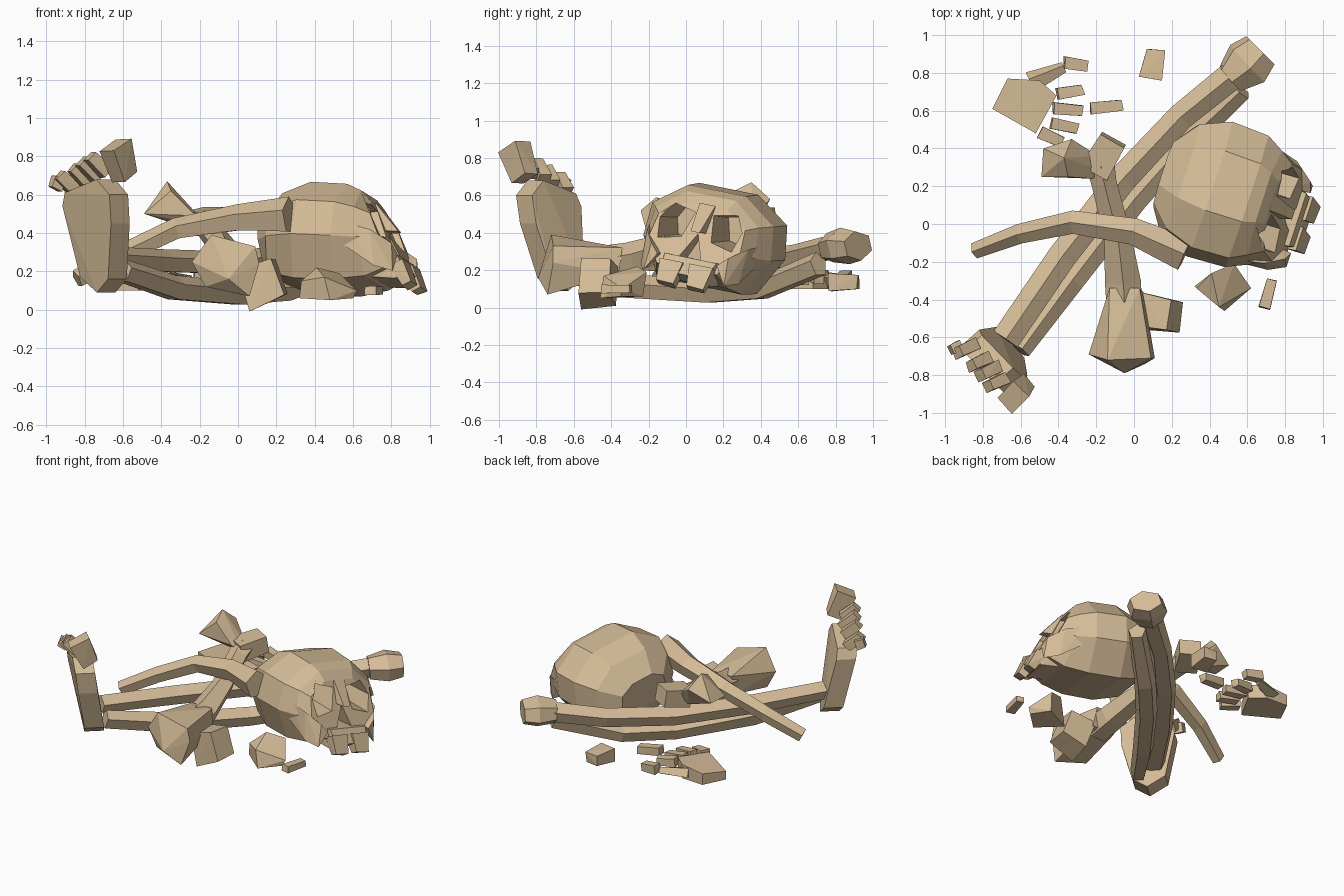
import bpy, bmesh, math, random
from mathutils import Vector as V, Matrix

if "Cube" in bpy.data.objects:
    bpy.data.objects.remove(bpy.data.objects["Cube"])

random.seed(4)
mat = bpy.data.materials.new("old_bone_tan")
mat.diffuse_color = (0.66, 0.50, 0.31, 1)
mat.use_nodes = True
mat.node_tree.nodes["Principled BSDF"].inputs["Base Color"].default_value = mat.diffuse_color


def finish(name, bm):
    bmesh.ops.recalc_face_normals(bm, faces=bm.faces)
    me = bpy.data.meshes.new(name)
    bm.to_mesh(me)
    bm.free()
    me.materials.append(mat)
    ob = bpy.data.objects.new(name, me)
    bpy.context.collection.objects.link(ob)
    return ob


def skin(name, rings):
    """Closed loft through equal-length rings of points."""
    bm = bmesh.new()
    vs = [[bm.verts.new(p) for p in r] for r in rings]
    n = len(rings[0])
    for a, b in zip(vs, vs[1:]):
        for i in range(n):
            bm.faces.new((a[i], a[(i + 1) % n], b[(i + 1) % n], b[i]))
    bm.faces.new(vs[0])
    bm.faces.new(vs[-1])
    return finish(name, bm)


def shaft(name, path, sides=5, turn=0.3):
    """Bone along (x, y, z, half width, half height) stations."""
    rings = []
    for i, s in enumerate(path):
        p = V(s[:3])
        t = (V(path[min(i + 1, len(path) - 1)][:3]) - V(path[max(i - 1, 0)][:3])).normalized()
        side = t.cross(V((0, 0, 1))).normalized()
        up = side.cross(t)
        rings.append([p + side * s[3] * math.cos(turn + math.tau * k / sides)
                      + up * s[4] * math.sin(turn + math.tau * k / sides) for k in range(sides)])
    return skin(name, rings)


def hull(name, pts):
    bm = bmesh.new()
    for p in pts:
        bm.verts.new(p)
    r = bmesh.ops.convex_hull(bm, input=bm.verts)
    junk = {g for g in r["geom_interior"] + r["geom_unused"] if isinstance(g, bmesh.types.BMVert)}
    bmesh.ops.delete(bm, geom=list(junk), context='VERTS')
    bmesh.ops.dissolve_limit(bm, angle_limit=0.05, verts=bm.verts, edges=bm.edges)
    return finish(name, bm)


def chunk(name, c, size, yaw=0, tilt=0, taper=0.85, m=None):
    """Rough tapered block, narrower at its local +x end."""
    rot = Matrix.Rotation(math.radians(yaw), 3, 'Z') @ Matrix.Rotation(math.radians(-tilt), 3, 'Y')
    pts = []
    for sx in (-.5, .5):
        for sy in (-.5, .5):
            for sz in (-.5, .5):
                k = taper if sx > 0 else 1
                q = V((sx * size[0], sy * size[1] * k, sz * size[2] * k))
                q *= 1 + random.uniform(-.08, .08)
                q = rot @ q + V(c)
                pts.append(m @ q if m else q)
    return hull(name, pts)


# ---- skull: local x = face direction, turned and rolled into place
M = (Matrix.Translation((0.49, 0.155, 0.365)) @ Matrix.Rotation(math.radians(-18), 4, 'Z')
     @ Matrix.Rotation(math.radians(-11), 4, 'X') @ Matrix.Translation((0, 0, -0.37)))
# stations: top u, top z, bottom u, bottom z, half width
stations = [(-.36, .47, -.34, .25, .18), (-.24, .59, -.28, .16, .31), (-.08, .645, -.12, .12, .375),
            (.12, .635, .10, .115, .365), (.19, .605, .26, .14, .31), (.24, .55, .40, .21, .26)]
rings = []
for tu, tz, bu, bz, w in stations:
    top, bot = V((tu, 0, tz)), V((bu, 0, bz))
    rings.append([M @ (top.lerp(bot, f) + V((0, w * s, 0))) for s, f in
                  [(-.45, 0), (.45, 0), (.95, .25), (1, .6), (.66, 1), (-.66, 1), (-1, .6), (-.95, .25)]])
skull = skin("skull", rings)

# eye sockets and nose hole are cut out
cutters = []
for s in (-1, 1):
    pts = []
    for u, k in ((.03, .75), (.55, 1)):
        for y, z in ((.04, .52), (.19, .55), (.25, .45), (.22, .33), (.08, .36)):
            pts.append(M @ V((u, s * (.13 + (y - .13) * k), .44 + (z - .44) * k)))
    cutters.append(hull("socket_cutter", pts))
cutters.append(hull("nose_cutter", [M @ V((u, y, z)) for u in (.22, .6)
                                    for y, z in ((0, .40), (.065, .26), (-.065, .26))]))
for c in cutters:
    c.hide_render = True
    mod = skull.modifiers.new("cut", 'BOOLEAN')
    mod.operation, mod.object, mod.solver = 'DIFFERENCE', c, 'EXACT'
bpy.context.view_layer.objects.active = skull
for mod in list(skull.modifiers):
    bpy.ops.object.modifier_apply(modifier=mod.name)
for c in cutters:
    bpy.data.objects.remove(c)

# nose bridge, upper jaw with teeth lobes, and cheekbones
hull("nose_bridge", [M @ V(p) for p in ((.24, -.045, .56), (.24, .045, .56), (.37, -.025, .41),
                                         (.37, .025, .41), (.27, -.05, .41), (.27, .05, .41))])
hull("upper_jaw", [M @ V((u, s * w + .01, z)) for s in (-1, 1) for u, w, z in
                   ((.22, .17, .26), (.22, .15, .15), (.40, .15, .27), (.46, .12, .18), (.40, .14, .14))])
for y in (-.08, .09):
    chunk("teeth", (.435, y, .17), (.13, .14, .08), 0, -62, .7, M)
for s in (-1, 1):
    hull("cheekbone", [M @ V((u, s * y, z)) for u, y, z in
                       ((.17, .32, .40), (.17, .31, .28), (.30, .29, .37), (.40, .22, .31),
                        (.42, .17, .26), (.42, .23, .16), (.33, .28, .18), (.33, .16, .26))])

# ---- lower leg: straight upper bone, sagging lower bone and the knee end
shaft("shin_bone", [(-.68, -.61, .27, .08, .06), (-.38, -.17, .25, .08, .065), (-.06, .24, .24, .08, .065),
                    (.25, .57, .27, .075, .065), (.56, .82, .33, .08, .07)])
shaft("calf_bone", [(-.60, -.67, .20, .055, .065), (-.33, -.3, .11, .07, .07), (.0, .13, .08, .075, .065),
                    (.24, .40, .10, .075, .065), (.57, .71, .23, .06, .07)])
shaft("knee_end", [(.51, .77, .32, .09, .08), (.60, .85, .33, .14, .10), (.67, .92, .33, .11, .08)], 6)

# ---- foot: upright plate with toes at the top
A, N, O = V((.66, -.75, 0)), V((-.75, -.66, 0)), V((-.71, -.69, 0))
hull("foot", [O + A * a + N * (t + lean) + V((0, 0, z)) for a, z, lean in
              ((-.17, .54, .06), (-.14, .61, .07), (.10, .68, .06), (.19, .60, .05), (.18, .45, .03),
               (.10, .16, -.02), (0, .09, -.03), (-.12, .17, -.02)) for t in (-.065, .065)])
chunk("big_toe", (-.615, -.89, .775), (.18, .09, .11), 225, 65, 1.25)
for x, y, z in ((-.73, -.84, .76), (-.77, -.78, .73), (-.82, -.73, .70), (-.89, -.66, .66)):
    chunk("toe", (x, y, z), (.13, .065, .07), 205, 42, .9)
chunk("toe_tip", (-.945, -.655, .66), (.06, .06, .07), 205, 20)

# ---- thigh bone sloping up to the back, with knobs at both ends
shaft("thigh_bone", [(-.05, -.45, .23, .10, .10), (-.06, -.30, .26, .10, .09), (-.09, -.05, .34, .075, .07),
                     (-.16, .22, .43, .07, .06), (-.18, .32, .46, .08, .06)])
chunk("thigh_inner_knob", (.13, -.47, .14), (.19, .19, .23), -10, 20)
hull("thigh_front_knob", [V(p) for p in ((-.24, -.69, .25), (-.14, -.72, .39), (.09, -.71, .33), (.11, -.71, .24),
                                         (-.05, -.79, .16), (.06, -.74, .07), (-.17, -.69, .12), (-.13, -.34, .32),
                                         (.03, -.34, .32), (.05, -.36, .18), (-.13, -.36, .18))])
hull("thigh_ball", [V(p) for p in ((-.49, .25, .50), (-.48, .40, .50), (-.37, .35, .67), (-.33, .45, .58),
                                   (-.22, .24, .49), (-.19, .36, .47), (-.35, .25, .62), (-.28, .37, .43),
                                   (-.16, .28, .44))])
chunk("thigh_back_knob", (-.16, .36, .46), (.19, .16, .13), 60, 10)

# ---- curved collar bone across the top
shaft("collar_bone", [(-.84, -.14, .16, .045, .05), (-.6, -.05, .29, .055, .055), (-.32, .01, .42, .065, .06),
                      (0, -.04, .475, .075, .075), (.27, -.16, .49, .095, .10)])

# ---- hand lying on the ground
hull("palm", [V((x, y, z)) for x, y, zt in ((-.67, .77, .18), (-.5, .76, .20), (-.41, .68, .20),
                                            (-.52, .48, .19), (-.75, .61, .16)) for z in (.10, zt)])
shaft("thumb_base", [(-.55, .75, .15, .06, .04), (-.37, .83, .15, .03, .03)], 4)
for x, y, yaw, l in ((-.31, .845, -8, .12), (-.34, .70, 10, .14), (-.35, .605, -5, .16),
                     (-.37, .52, -12, .15), (-.44, .46, -25, .13), (-.15, .62, 6, .17)):
    chunk("finger_bone", (x, y, .16), (l, .065, .06), yaw, -8)

# ---- loose fragments
chunk("back_fragment", (.10, .845, .135), (.16, .13, .10), 80, 0, .75)
hull("front_fragment", [V(p) for p in ((.32, -.33, .06), (.33, -.34, .15), (.41, -.26, .22), (.53, -.21, .19),
                                       (.62, -.34, .10), (.60, -.35, .06), (.48, -.46, .05), (.45, -.44, .17),
                                       (.52, -.23, .06))])
chunk("small_fragment", (.71, -.37, .10), (.15, .06, .045), 75, 0)
